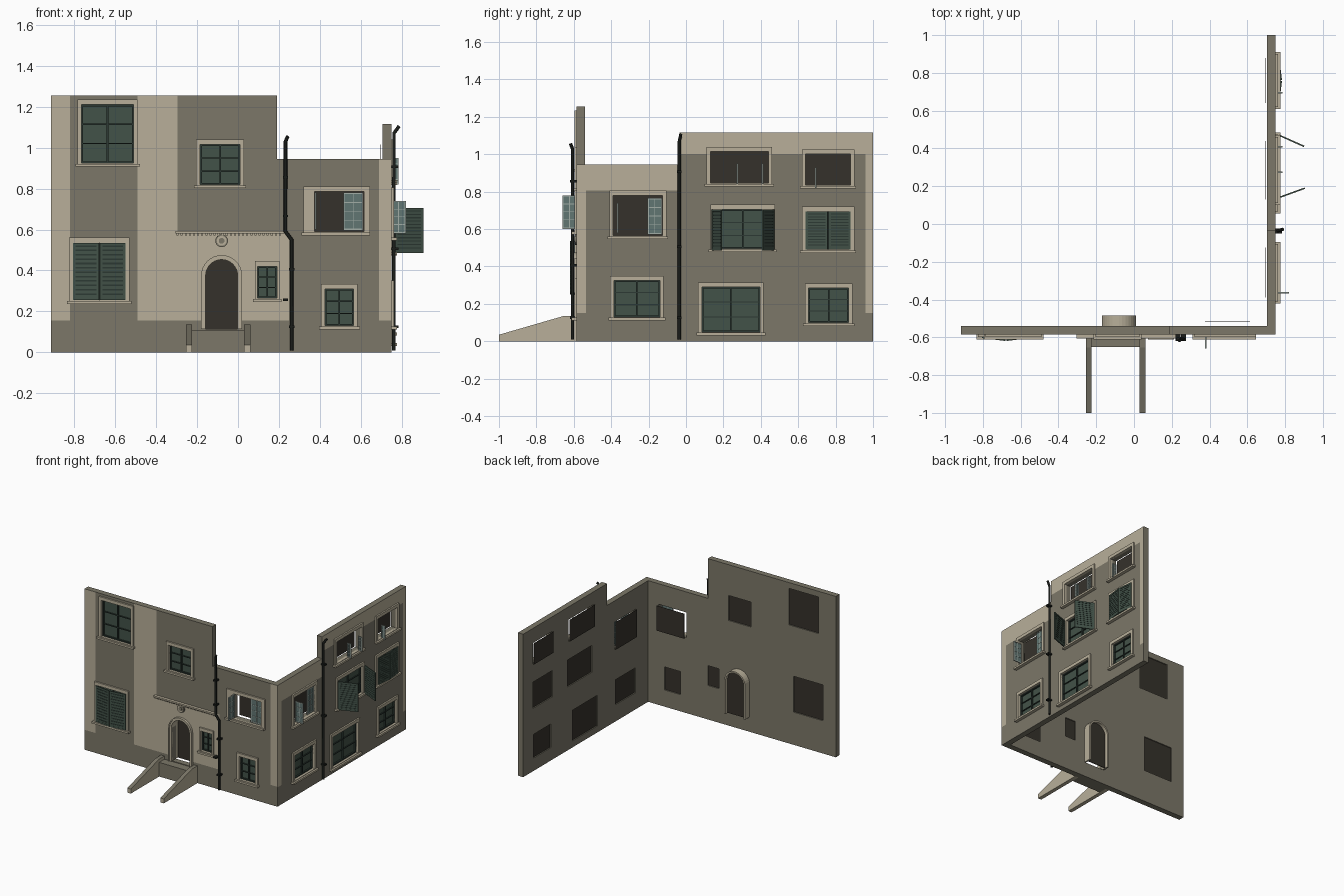
import bpy, bmesh, math

cube = bpy.data.objects.get("Cube")
if cube:
    bpy.data.objects.remove(cube, do_unlink=True)


def material(name, r, g, b):
    m = bpy.data.materials.new(name)
    m.use_nodes = True
    m.diffuse_color = (r, g, b, 1)
    m.node_tree.nodes["Principled BSDF"].inputs["Base Color"].default_value = (r, g, b, 1)
    return m


LIGHT = material("light plaster", .48, .43, .32)
DARK = material("dark plaster", .2, .185, .14)
GREEN = material("green paint", .055, .085, .065)
DEEP = material("deep green paint", .025, .04, .033)
BLACK = material("dark interior", .036, .031, .024)
IRON = material("black iron", .01, .012, .01)
GLASS = material("blue glass", .12, .18, .17)
PALE = material("pale sash paint", .36, .42, .38)

FRONT_Y, SIDE_X, THICK = -.585, .75, .045


def place(side, u, w, z):
    """Facade coordinates: u along the wall, w outward, z up."""
    return (u, FRONT_Y - w, z) if side == "front" else (SIDE_X + w, u, z)


def finish(name, bm, *mats):
    me = bpy.data.meshes.new(name)
    bm.to_mesh(me)
    bm.free()
    for m in mats:
        me.materials.append(m)
    ob = bpy.data.objects.new(name, me)
    bpy.context.collection.objects.link(ob)
    return ob


def rect(u0, u1, z0, z1):
    return [(u0, z0), (u1, z0), (u1, z1), (u0, z1)]


def arc(cu, cz, r, a0, a1, n):
    angles = [math.radians(a0 + (a1 - a0) * i / n) for i in range(n + 1)]
    return [(cu + r * math.cos(a), cz + r * math.sin(a)) for a in angles]


def solid(name, side, prisms, *mats, hinge=None):
    """Extrude outlines from w0 to w1; a hinge (u, w, degrees) swings them."""
    bm = bmesh.new()

    def point(u, w, z):
        if hinge:
            a = math.radians(hinge[2])
            u, w = (hinge[0] + u * math.cos(a) - w * math.sin(a),
                    hinge[1] + u * math.sin(a) + w * math.cos(a))
        return bm.verts.new(place(side, u, w, z))

    for pts, w0, w1 in prisms:
        a = [point(u, w0, z) for u, z in pts]
        b = [point(u, w1, z) for u, z in pts]
        bm.faces.new(a)
        bm.faces.new(b)
        for i in range(len(a)):
            j = (i + 1) % len(a)
            bm.faces.new((a[i], a[j], b[j], b[i]))
    bmesh.ops.recalc_face_normals(bm, faces=bm.faces)
    return finish(name, bm, *mats)


def border(u0, u1, z0, z1, l, r, b, t, w0, w1):
    """Four bars around an opening."""
    return [(rect(u0 - l, u0, z0 - b, z1 + t), w0, w1), (rect(u1, u1 + r, z0 - b, z1 + t), w0, w1),
            (rect(u0, u1, z0 - b, z0), w0, w1), (rect(u0, u1, z1, z1 + t), w0, w1)]


def wall(name, side, us, zs, height, dark, holes):
    """Grid of cells with openings left out, painted by a rule, then thickened."""
    us = sorted(set(us + [u for h in holes for u in h[:2]]))
    zs = sorted(set(zs + [z for h in holes for z in h[2:]]))
    bm = bmesh.new()
    grid = {(u, z): bm.verts.new(place(side, u, 0, z)) for u in us for z in zs}
    for u0, u1 in zip(us, us[1:]):
        for z0, z1 in zip(zs, zs[1:]):
            u, z = (u0 + u1) / 2, (z0 + z1) / 2
            if z > height(u) or any(h[0] < u < h[1] and h[2] < z < h[3] for h in holes):
                continue
            f = bm.faces.new([grid[p] for p in rect(u0, u1, z0, z1)])
            f.material_index = int(dark(u, z))
    bmesh.ops.delete(bm, geom=[v for v in bm.verts if not v.link_faces], context="VERTS")
    mod = finish(name, bm, LIGHT, DARK).modifiers.new("thickness", "SOLIDIFY")
    mod.thickness, mod.offset = THICK, -1
    mod.material_offset = mod.material_offset_rim = 1


# Window openings: name, side, kind, u0, u1, z0, z1
WINDOWS = [
    ("upper_left", "front", "closed", -.765, -.51, .925, 1.21),
    ("upper_middle", "front", "closed", -.185, .01, .82, 1.015),
    ("lower_left", "front", "shutter", -.805, -.55, .255, .535),
    ("small", "front", "closed", .095, .19, .265, .42),
    ("lower_right", "front", "closed", .425, .565, .13, .31),
    ("casement", "front", "open", .375, .615, .59, .785),
    ("side_casement", "side", "open", -.39, -.125, .565, .78),
    ("side_top_middle", "side", "open", .13, .44, .845, 1.015),
    ("side_top_back", "side", "open", .64, .88, .835, 1.0),
    ("side_middle", "side", "closed", .15, .455, .495, .705),
    ("side_middle_back", "side", "shutter", .64, .88, .49, .695),
    ("side_lower_front", "side", "closed", -.385, -.14, .13, .325),
    ("side_lower_middle", "side", "closed", .085, .395, .05, .29),
    ("side_lower_back", "side", "closed", .655, .87, .1, .285),
]


def leaf(name, side, u, w, angle, width, z0, z1, slats):
    """A hinged shutter with slats, or a glazed sash with bars."""
    hinge, t = (u, w, angle), .004
    s = .012 if slats else .006
    solid(name + "_panel", side, [(rect(s, width - s, z0 + s, z1 - s), -.001, .001)],
          DEEP if slats else GLASS, hinge=hinge)
    bars = border(s, width - s, z0 + s, z1 - s, s, s, s, s, -t, t)
    n = 12 if slats else 4
    step = (z1 - z0 - 2 * s) / n
    for i in range(n):
        z = z0 + s + i * step
        bars.append((rect(s, width - s, z, z + step * (.65 if slats else .08)), -.003, .003))
    if not slats:
        bars.append((rect(width / 2 - .002, width / 2 + .002, z0, z1), -.003, .003))
    solid(name + "_bars", side, bars, GREEN if slats else PALE, hinge=hinge)


for name, side, kind, u0, u1, z0, z1 in WINDOWS:
    m = .012 if name == "small" else .02
    wide = .055 if name == "casement" else m
    solid(name + "_surround", side,
          border(u0, u1, z0, z1, wide, .03 if name == "casement" else m, .012, .025, -.01, .012), LIGHT)
    solid(name + "_sill", side, [(rect(u0 - wide - .01, u1 + m + .01, z0 - .018, z0 - .004), 0, .026)], LIGHT)
    back = -.07 if name == "casement" else -.052 if kind == "open" else -.035
    solid(name + "_interior", side, [(rect(u0, u1, z0, z1), back - .002, back)], BLACK)
    if kind != "open":
        mid, h = (u0 + u1) / 2, (z1 - z0) / 3
        solid(name + "_pane", side, [(rect(u0, u1, z0, z1), -.024, -.02)], GREEN)
        bars = border(u0 + .008, u1 - .008, z0 + .008, z1 - .008, .008, .008, .008, .008, -.02, -.008)
        bars += [(rect(mid - .004, mid + .004, z0, z1), -.02, -.009)]
        bars += [(rect(u0, u1, z0 + h * i - .003, z0 + h * i + .003), -.02, -.012) for i in (1, 2)]
        solid(name + "_glazing_bars", side, bars, DEEP)
    if kind == "shutter":
        half = (u1 - u0) / 2 - .001
        leaf(name + "_left_shutter", side, u0, .015, 7, half, z0, z1, True)
        leaf(name + "_right_shutter", side, u1, .015, 173, half, z0, z1, True)

# Swung shutters and open sashes
leaf("side_middle_shutter_a", "side", .14, .018, 70, .145, .485, .705, True)
leaf("side_middle_shutter_b", "side", .47, .018, 114, .145, .485, .705, True)
leaf("casement_closed_sash", "front", .515, -.01, 0, .097, .595, .78, False)
leaf("casement_open_sash", "front", .38, 0, 90, .075, .6, .78, False)
leaf("side_closed_sash", "side", -.205, -.01, 0, .077, .57, .765, False)
leaf("side_open_sash", "side", -.365, 0, 90, .07, .58, .74, False)
for i, (u, z) in enumerate([(.275, .84), (.41, .84), (.695, .82)]):
    leaf(f"top_open_sash_{i}", "side", u, 0, 90, .035, z, z + .11, False)

# Walls
DOOR_U, DOOR_R, SPRING, DOOR_Z = -.08, .078, .375, .115
door_hole = (DOOR_U - DOOR_R, DOOR_U + DOOR_R, DOOR_Z, .47)
wall("front_wall", "front", [-.915, -.82, -.49, -.295, .19, .25, .69, .749], [0, .155, .585, .945, 1.255],
     lambda u: 1.255 if u < .19 else .945,
     lambda u, z: z < .155 or -.82 < u < -.49 or .25 < u < .69 or (-.295 < u < .69 and z > .585),
     [w[3:] for w in WINDOWS if w[1] == "front"] + [door_hole])
wall("side_wall", "side", [-.583, -.535, -.035, .96, 1], [0, .15, .805, .945, 1.0, 1.115],
     lambda u: .945 if u < -.035 else 1.115,
     lambda u, z: z < .15 or (-.535 < u < .96 and z < (.805 if u < -.035 else 1)),
     [w[3:] for w in WINDOWS if w[1] == "side"])


# Arched doorway
def arch(r):
    return ([(DOOR_U + r, DOOR_Z)] + arc(DOOR_U, SPRING, r, 0, 180, 16) + [(DOOR_U - r, DOOR_Z)])


inner = arch(DOOR_R)
head = [(door_hole[0], .47), (door_hole[1], .47)] + inner[1:-1]
spandrel = solid("door_head", "front", [(head, -THICK, 0)], LIGHT, DARK)
for f in spandrel.data.polygons:
    f.material_index = int(f.normal.y > .5)
solid("door_surround", "front", [(arch(.1) + inner[::-1], -.01, .012)], LIGHT)
solid("door_surround_lip", "front", [(arch(.1) + arch(.092)[::-1], .012, .018)], LIGHT)
solid("door_tunnel", "front", [(arch(.09) + inner[::-1], -.1, -THICK)], LIGHT)
solid("door_leaf", "front", [(inner, -.075, -.07)], BLACK)

# Round ornament and cornice
for i, (r, m) in enumerate([(.031, DARK), (.024, LIGHT), (.014, DARK)]):
    solid(f"ornament_ring_{i}", "front", [(arc(DOOR_U, .545, r, 0, 345, 23), 0, .008 + .003 * i)], m)
solid("cornice", "front", [(rect(-.305, .225, .58, .592), 0, .022)], LIGHT)
solid("cornice_dentils", "front",
      [(rect(-.3 + i * .02, -.29 + i * .02, .57, .58), 0, .014) for i in range(26)], LIGHT)

# Landing and sloping side walls of the stair
solid("landing", "front", [(rect(-.225, .03, 0, .11), 0, .065)], DARK)
slope = [(-1, 0), (-.585, 0), (-.585, .135), (-.655, .135), (-1, .035)]
for name, x in (("right_stair_wall", -.255), ("left_stair_wall", .03)):
    ob = solid(name, "side", [(slope, x - SIDE_X, x + .03 - SIDE_X)], LIGHT, DARK)
    for f in ob.data.polygons:
        f.material_index = int(f.normal.z > .3)


# Drainpipes with brackets
def pipe(name, side, pts, brackets):
    cu = bpy.data.curves.new(name, "CURVE")
    cu.dimensions, cu.bevel_depth, cu.bevel_resolution, cu.use_fill_caps = "3D", .009, 2, True
    sp = cu.splines.new("POLY")
    sp.points.add(len(pts) - 1)
    for p, (u, w, z) in zip(sp.points, pts):
        p.co = (*place(side, u, w, z), 1)
    cu.materials.append(IRON)
    bpy.context.collection.objects.link(bpy.data.objects.new(name, cu))
    solid(name + "_brackets", side,
          [(rect(u - .013, u + .013, z, z + .012), 0, .034) for u, z in brackets], IRON)


pipe("front_drainpipe", "front",
     [(.243, .032, 1.055), (.232, .022, 1.03), (.232, .022, .59), (.262, .022, .55), (.262, .022, .01)],
     [(.232, .85), (.232, .66), (.262, .4), (.262, .12), (.232, .25)])
pipe("side_drainpipe", "side", [(-.028, .037, 1.105), (-.036, .012, 1.07), (-.036, .012, .01)],
     [(-.036, z) for z in (.12, .5, .9)])
